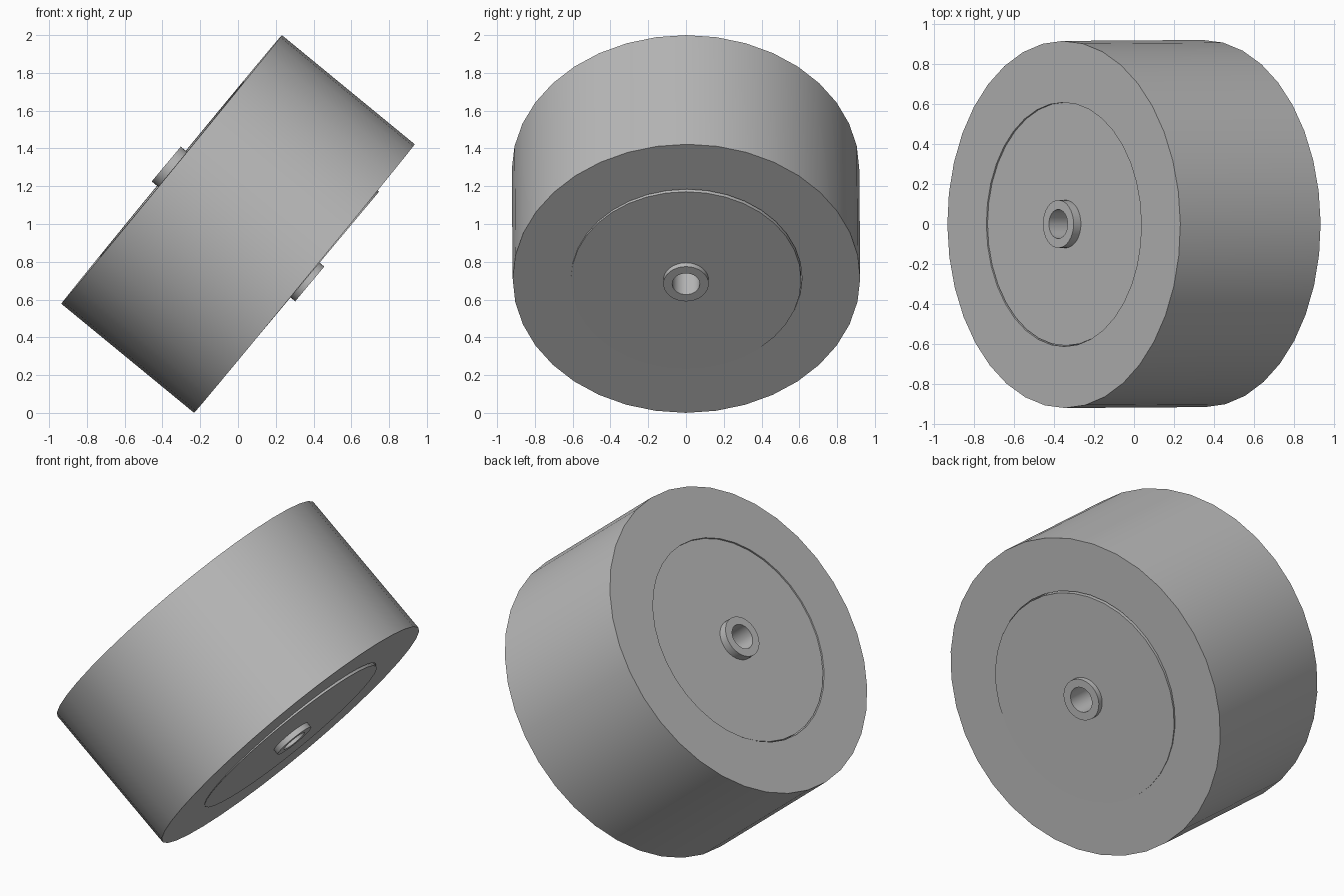
import bpy
import bmesh
from math import radians, pi, cos, sin

cube = bpy.data.objects.get("Cube")
if cube:
    bpy.data.objects.remove(cube, do_unlink=True)

grey = bpy.data.materials.new("mid_grey")
grey.use_nodes = True
colour = (0.5, 0.5, 0.5, 1)
grey.diffuse_color = colour
grey.node_tree.nodes["Principled BSDF"].inputs["Base Color"].default_value = colour


def lathe(name, profile, sides, tilt, yaw=0, offset=0):
    """Spin a closed (radius, height) loop around the axle, then lean it over."""
    bm = bmesh.new()
    rings = [[bm.verts.new((r * cos(2 * pi * i / sides), r * sin(2 * pi * i / sides), h + offset))
              for i in range(sides)] for r, h in profile]
    for k, ring in enumerate(rings):
        nxt = rings[(k + 1) % len(rings)]
        for i in range(sides):
            j = (i + 1) % sides
            bm.faces.new((ring[i], ring[j], nxt[j], nxt[i]))
    bmesh.ops.recalc_face_normals(bm, faces=bm.faces)
    mesh = bpy.data.meshes.new(name)
    bm.to_mesh(mesh)
    bm.free()
    mesh.materials.append(grey)
    obj = bpy.data.objects.new(name, mesh)
    bpy.context.collection.objects.link(obj)
    obj.location.z = 1
    obj.rotation_euler = (0, radians(tilt), radians(yaw))
    bpy.ops.object.select_all(action='DESELECT')
    obj.select_set(True)
    bpy.context.view_layer.objects.active = obj
    bpy.ops.object.shade_smooth_by_angle(angle=radians(30))
    return obj


def tube(inner, outer, half):
    return [(inner, -half), (outer, -half), (outer, half), (inner, half)]


# Wide outer tyre
lathe("tyre", tube(0.612, 0.92, 0.455), 36, 129.4, yaw=0.4)

# Inner disc, seated very slightly out of line with the tyre
lathe("wheel_disc", tube(0.1, 0.61, 0.455), 36, 129.9, offset=0.008)

# Axle sleeve with a bore right through
lathe("axle_sleeve", tube(0.073, 0.12, 0.495), 32, 129.9)
